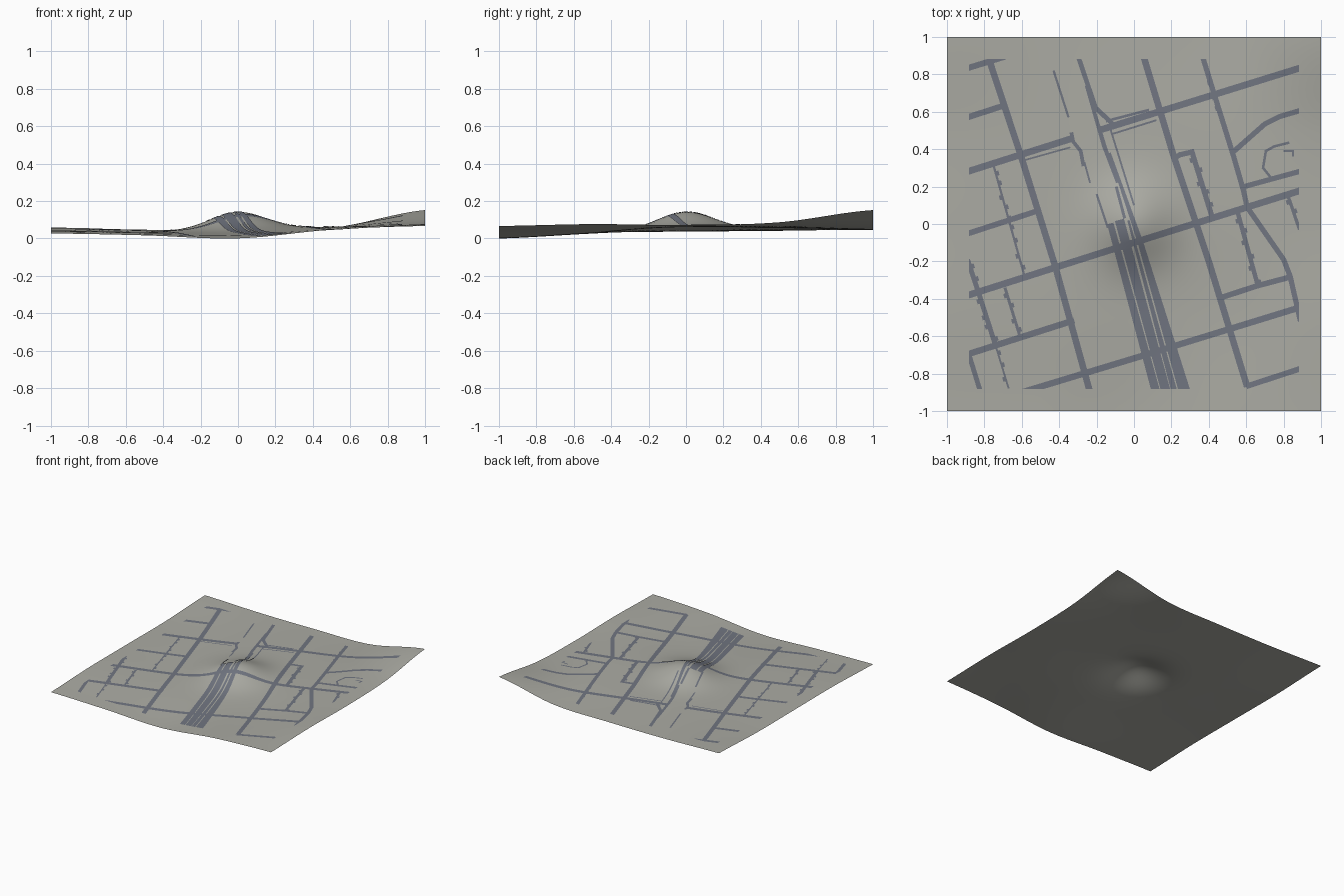
import bpy, bmesh, math, random
from mathutils import Vector

if "Cube" in bpy.data.objects:
    bpy.data.objects.remove(bpy.data.objects["Cube"])

random.seed(4)
CLIP = 0.883

# Ground height: coarse control grid (rows y = -1..1, columns x = -1..1) plus a central hill
BASE = [[.030, .020, .004, .050, .070],
        [.045, .035, .030, .050, .080],
        [.045, .040, .050, .065, .075],
        [.045, .045, .055, .065, .090],
        [.062, .050, .050, .060, .155]]


def spline(v, t):
    t = min(max((t + 1) * 2, 0), 4)
    i = min(int(t), 3)
    f = t - i
    a, b, c, d = v[max(i - 1, 0)], v[i], v[i + 1], v[min(i + 2, 4)]
    return b + .5 * f * (c - a + f * (2*a - 5*b + 4*c - d + f * (3*(b - c) + d - a)))


def height(x, y):
    base = spline([spline(row, x) for row in BASE], y)
    return base + .095 * math.exp(-(x*x + y*y) / (2 * .15**2))


N = 80
FLOOR = min(height(-1 + 2*i/N, -1 + 2*j/N) for i in range(N + 1) for j in range(N + 1))


def material(name, rgb):
    m = bpy.data.materials.new(name)
    m.diffuse_color = (*rgb, 1)
    m.use_nodes = True
    m.node_tree.nodes["Principled BSDF"].inputs["Base Color"].default_value = m.diffuse_color
    return m


GROUND = material("ground_grey", (.41, .41, .37))
ASPHALT = material("asphalt", (.165, .18, .22))


def finish(bm, name, mat):
    me = bpy.data.meshes.new(name)
    bm.to_mesh(me)
    bm.free()
    me.materials.append(mat)
    for p in me.polygons:
        p.use_smooth = True
    ob = bpy.data.objects.new(name, me)
    bpy.context.collection.objects.link(ob)


def strip(bm, pts, widths):
    """Flat mitred ribbon along pts, cut into short pieces."""
    P = [Vector(p) for p in pts]
    dirs = [(b - a).normalized() for a, b in zip(P, P[1:])]
    sides = []
    for i in range(len(P)):
        d0, d1 = dirs[max(i - 1, 0)], dirs[min(i, len(dirs) - 1)]
        d = (d0 + d1).normalized()
        sides.append(Vector((-d.y, d.x)) * (.5 / max(d.dot(d0), .5)))
    prev = None
    for i in range(len(P) - 1):
        n = max(1, math.ceil((P[i + 1] - P[i]).length / .03))
        for k in range(0 if i == 0 else 1, n + 1):
            f = k / n
            c = P[i].lerp(P[i + 1], f)
            s = sides[i] * widths[i] * (1 - f) + sides[i + 1] * widths[i + 1] * f
            row = [bm.verts.new((*(c + s * q), 0)) for q in (-1, 0, 1)]
            if prev:
                for q in (0, 1):
                    bm.faces.new((prev[q], row[q], row[q + 1], prev[q + 1])).normal_update()
            prev = row


def roads(name, lanes, bays=False):
    """Ribbons clipped to the mapped square and draped over the ground."""
    bm = bmesh.new()
    for w, *pts in lanes:
        ws = w if isinstance(w, tuple) else (w,) * len(pts)
        strip(bm, pts, ws)
        if bays:  # small parking bays beside the lane
            for a, b in zip(pts, pts[1:]):
                a, b = Vector(a), Vector(b)
                d = (b - a).normalized()
                side = Vector((-d.y, d.x))
                t = .03
                while t < (b - a).length - .04:
                    c = a + d * t + side * random.choice((-1, 1)) * (ws[0] / 2 + .004)
                    strip(bm, [c, c + d * .025], (.014, .014))
                    t += random.uniform(.05, .09)
    for axis in ((1, 0, 0), (-1, 0, 0), (0, 1, 0), (0, -1, 0)):
        bmesh.ops.bisect_plane(bm, geom=bm.verts[:] + bm.edges[:] + bm.faces[:],
                               plane_co=Vector(axis) * CLIP, plane_no=axis, clear_outer=True)
    bmesh.ops.recalc_face_normals(bm, faces=bm.faces[:])
    for f in bm.faces:
        f.normal_update()
        if f.normal.z < 0:
            f.normal_flip()
    for v in bm.verts:
        v.co.z = height(v.co.x, v.co.y) - FLOOR + .003
    finish(bm, name, ASPHALT)


# Terrain sheet
bm = bmesh.new()
bmesh.ops.create_grid(bm, x_segments=N, y_segments=N, size=1)
for v in bm.verts:
    v.co.z = height(v.co.x, v.co.y) - FLOOR
finish(bm, "terrain", GROUND)

# Long streets running north-south
roads("long_streets", [
    (.035, (-.775, .88), (-.60, .35), (-.42, -.23), (-.235, -.9)),
    (.035, (.05, .9), (.21, .37), (.40, -.20), (.605, -.87)),
    (.028, (.365, .9), (.43, .69), (.53, .37), (.585, .18), (.605, .09), (.80, -.19), (.835, -.28), (.89, -.52)),
])

# Cross streets running east-west
roads("cross_streets", [
    (.032, (-.9, .83), (-.69, .895)),
    (.032, (-.9, .567), (-.69, .635)),
    (.036, (-.9, .277), (-.33, .458)),
    (.030, (-.9, -.055), (-.51, .072)),
    (.036, (-.9, -.385), (-.13, -.14), (.9, .182)),
    (.034, (-.9, -.70), (-.32, -.515)),
    (.034, (-.6, -.9), (.06, -.70), (.9, -.442)),
    (.036, (-.19, .50), (.9, .838)),
    (.030, (.60, -.868), (.9, -.77)),
    (.028, (.53, .385), (.70, .535), (.78, .575), (.9, .61)),
    (.028, (.57, .195), (.9, .285)),
    (.030, (.47, -.392), (.66, -.33), (.83, -.285)),
])

# Side lanes with parking bays
roads("side_lanes", [
    (.028, (.22, .355), (.245, .37), (.31, .385), (.42, .03)),
    (.024, (.555, .06), (.665, -.34)),
    (.018, (.82, .16), (.885, -.03)),
    (.012, (-.75, .31), (-.585, -.28)),
    (.016, (-.69, -.34), (-.61, -.60)),
    (.026, (-.89, -.19), (-.83, -.37), (-.74, -.65)),
    (.010, (-.74, -.65), (-.67, -.88)),
    (.020, (.40, .80), (.47, .57)),
], bays=True)

# Narrow footpaths and service drives
roads("footpaths", [
    (.026, (-.885, -.69), (-.82, -.9)),
    (.014, (.73, .25), (.69, .30), (.705, .39), (.75, .415), (.83, .435)),
    (.010, (.80, .39), (.85, .39), (.85, .36)),
    (.009, (-.59, .34), (-.34, .41)),
    (.020, (-.335, .49), (-.325, .44), (-.285, .39), (-.27, .31)),
    (.012, (-.43, .82), (-.35, .57)),
    (.010, (-.12, .48), (.12, .555)),
    (.014, (-.15, .55), (.08, .61)),
])

# Railway: wide bundle to the south, thin spurs to the north
roads("railway_tracks", [
    ((.035, .045), (-.127, .003), (.118, -.9)),
    ((.050, .050), (-.078, .022), (.172, -.9)),
    ((.012, .032), (-.03, .02), (.217, -.9)),
    ((.012, .030, .062), (-.13, .38), (.035, -.10), (.272, -.9)),
    (.025, (-.30, .9), (-.205, .62), (-.14, .56), (-.11, .53)),
    ((.016, .024, .012), (-.255, .74), (-.16, .42), (-.09, .22)),
    (.010, (-.13, .52), (.00, .10)),
    (.010, (-.265, .33), (-.235, .22)),
    (.012, (-.20, .16), (-.14, -.02)),
    (.016, (-.095, .20), (-.05, .03)),
])
